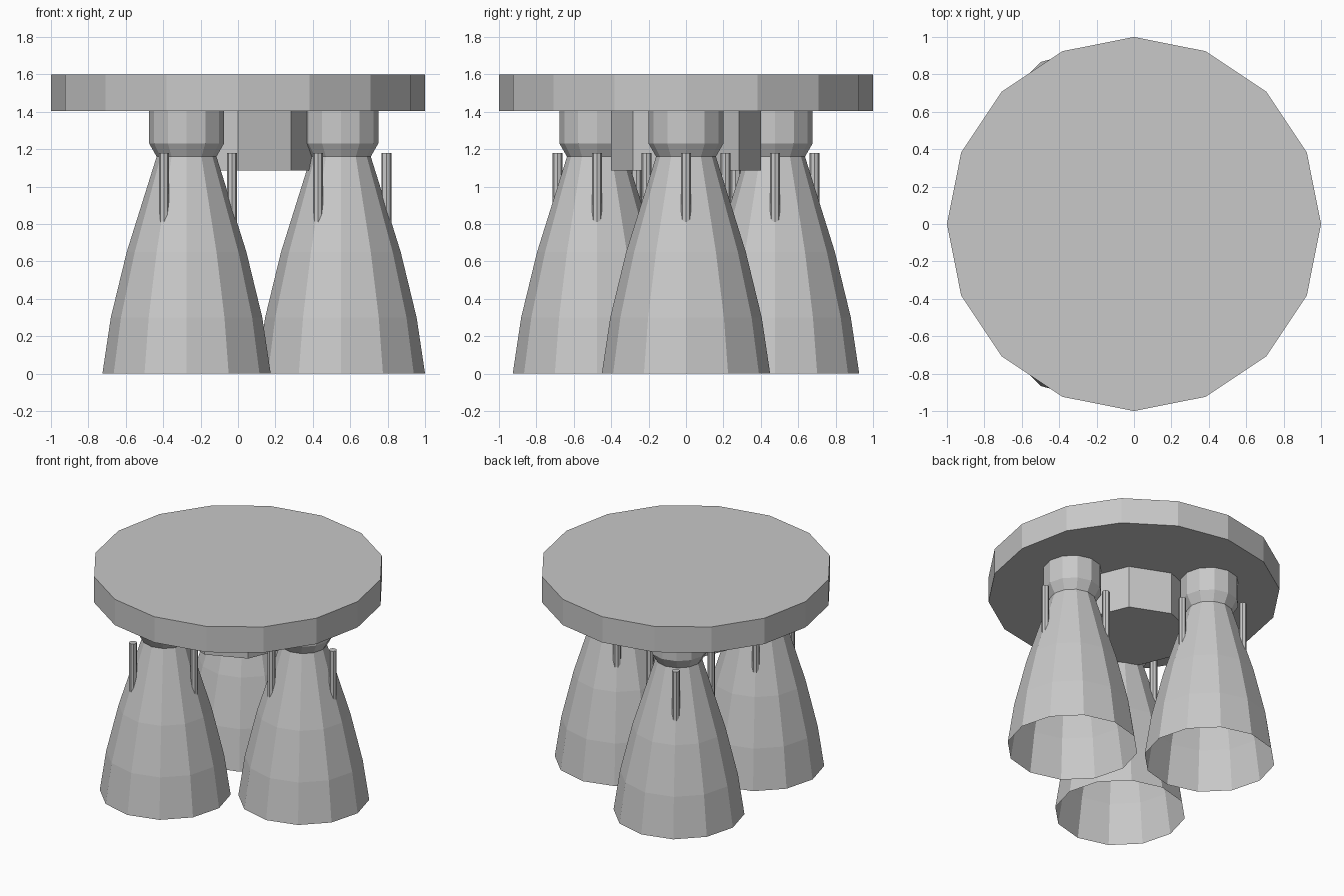
import bpy, bmesh, math

if "Cube" in bpy.data.objects:
    bpy.data.objects.remove(bpy.data.objects["Cube"])

grey = bpy.data.materials.new("mid grey")
grey.diffuse_color = (0.58, 0.58, 0.58, 1.0)
grey.use_nodes = True
grey.node_tree.nodes["Principled BSDF"].inputs["Base Color"].default_value = grey.diffuse_color


def lathe(name, profile, sides, x=0.0, y=0.0, cap_bottom=False, cap_top=False):
    """Flat-faced turned part from (radius, height) pairs listed bottom to top."""
    bm = bmesh.new()
    rings = []
    for r, z in profile:
        rings.append([bm.verts.new((r * math.cos(2 * math.pi * k / sides),
                                    r * math.sin(2 * math.pi * k / sides), z))
                      for k in range(sides)])
    for low, high in zip(rings, rings[1:]):
        for k in range(sides):
            n = (k + 1) % sides
            bm.faces.new((low[k], low[n], high[n], high[k]))
    if cap_bottom:
        bm.faces.new(rings[0][::-1])
    if cap_top:
        bm.faces.new(rings[-1])
    mesh = bpy.data.meshes.new(name)
    bm.to_mesh(mesh)
    bm.free()
    mesh.materials.append(grey)
    obj = bpy.data.objects.new(name, mesh)
    obj.location = (x, y, 0)
    bpy.context.collection.objects.link(obj)
    return obj


# Round mounting plate and the octagonal block under its centre
lathe("mounting_plate", [(1.0, 1.405), (1.0, 1.6)], 16, cap_bottom=True, cap_top=True)
lathe("centre_block", [(0.4, 1.085), (0.4, 1.405)], 8, cap_bottom=True)

# Three engines, each with an open bell, a chamber and three thin pipes
bell = [(0.45, 0.0), (0.405, 0.3), (0.32, 0.65), (0.16, 1.16)]
chamber = [(0.16, 1.16), (0.2, 1.23), (0.2, 1.405)]
for i in range(3):
    a = 2 * math.pi * i / 3
    ex, ey = 0.55 * math.cos(a), 0.55 * math.sin(a)
    lathe(f"engine_bell_{i + 1}", bell, 12, ex, ey)
    lathe(f"engine_chamber_{i + 1}", chamber, 12, ex, ey)
    for j in range(3):
        b = 2 * math.pi * j / 3
        lathe(f"engine_pipe_{i + 1}_{j + 1}", [(0.027, 0.78), (0.027, 1.18)], 8,
              ex + 0.243 * math.cos(b), ey + 0.243 * math.sin(b),
              cap_bottom=True, cap_top=True)
